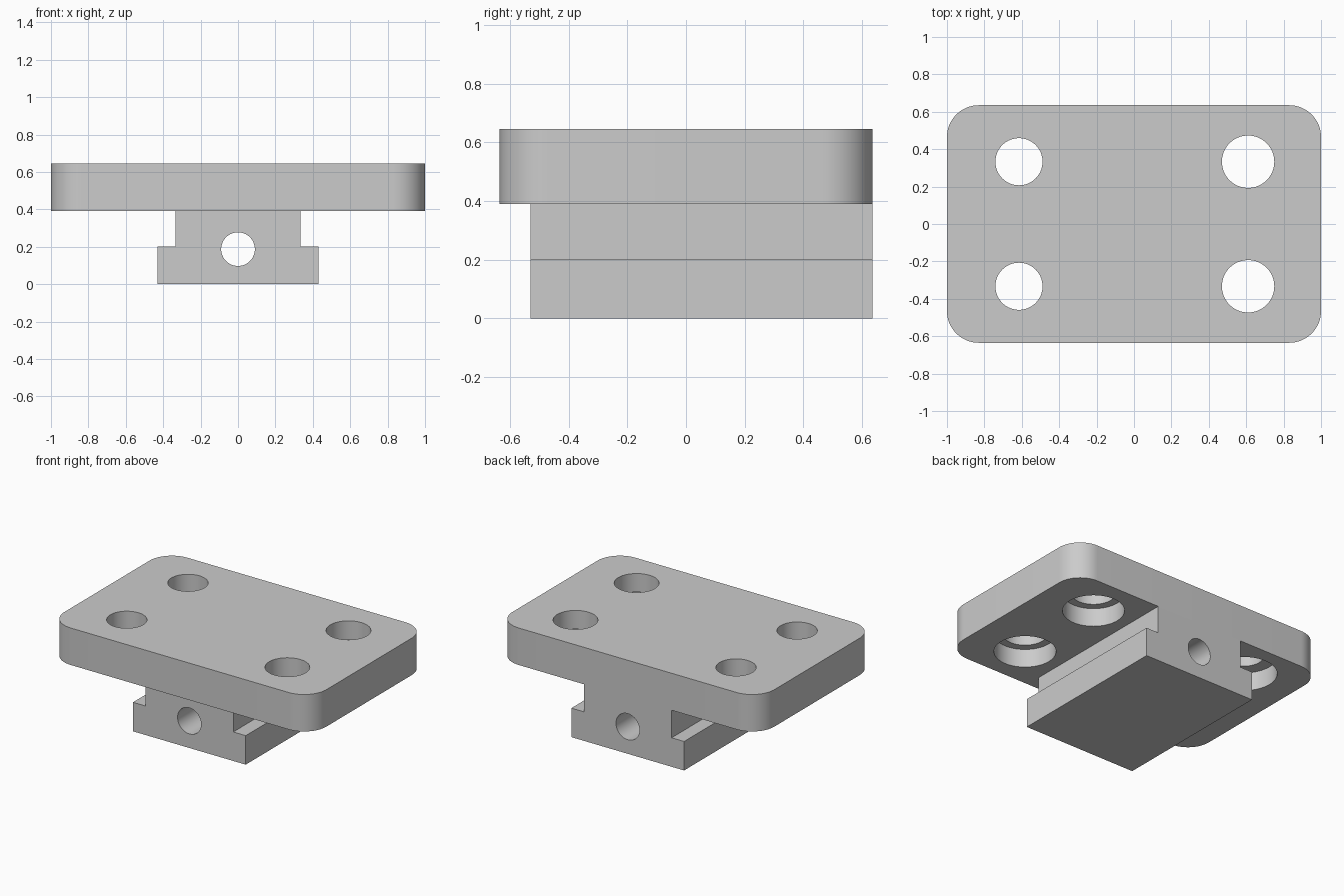
import bpy
import bmesh
import math

cube = bpy.data.objects.get("Cube")
if cube:
    bpy.data.objects.remove(cube, do_unlink=True)

HALF_DEPTH = 0.635
PLATE_BOTTOM, PLATE_TOP = 0.39, 0.645
SHELF = 0.517          # height of the counterbore shoulders

grey = bpy.data.materials.new("plain grey")
grey.use_nodes = True
grey.diffuse_color = (0.6, 0.6, 0.6, 1)
grey.node_tree.nodes["Principled BSDF"].inputs["Base Color"].default_value = (0.6, 0.6, 0.6, 1)


def extrude_profile(name, points, offset):
    """Make a solid by sweeping a closed outline along an offset."""
    bm = bmesh.new()
    face = bm.faces.new([bm.verts.new(p) for p in points])
    swept = bmesh.ops.extrude_face_region(bm, geom=[face])
    verts = [v for v in swept["geom"] if isinstance(v, bmesh.types.BMVert)]
    bmesh.ops.translate(bm, verts=verts, vec=offset)
    bmesh.ops.recalc_face_normals(bm, faces=bm.faces)
    mesh = bpy.data.meshes.new(name)
    bm.to_mesh(mesh)
    bm.free()
    mesh.materials.append(grey)
    obj = bpy.data.objects.new(name, mesh)
    bpy.context.collection.objects.link(obj)
    return obj


def select_only(obj):
    bpy.ops.object.select_all(action="DESELECT")
    obj.select_set(True)
    bpy.context.view_layer.objects.active = obj


def drill(target, radius, depth, location, rotation=(0, 0, 0)):
    """Cut a round hole with a temporary cylinder."""
    bpy.ops.mesh.primitive_cylinder_add(vertices=64, radius=radius, depth=depth,
                                        location=location, rotation=rotation)
    cutter = bpy.context.object
    cutter.hide_render = True
    cutter.data.materials.append(grey)
    cut = target.modifiers.new("hole", "BOOLEAN")
    cut.operation = "DIFFERENCE"
    cut.solver = "EXACT"
    cut.object = cutter
    select_only(target)
    bpy.ops.object.modifier_apply(modifier=cut.name)
    bpy.data.objects.remove(cutter, do_unlink=True)


def smooth(obj):
    select_only(obj)
    bpy.ops.object.shade_smooth_by_angle(angle=math.radians(30))


# Plate with rounded corners
radius, steps = 0.17, 16
outline = []
for quarter, (sx, sy) in enumerate([(1, 1), (-1, 1), (-1, -1), (1, -1)]):
    for i in range(steps + 1):
        a = (quarter + i / steps) * math.pi / 2
        outline.append((sx * (1 - radius) + radius * math.cos(a),
                        sy * (HALF_DEPTH - radius) + radius * math.sin(a),
                        PLATE_BOTTOM))
plate = extrude_profile("mounting_plate", outline, (0, 0, PLATE_TOP - PLATE_BOTTOM))

# Four through holes, each counterbored from below
for x, hole, bore in [(-0.615, 0.126, 0.21), (0.61, 0.14, 0.194)]:
    for y in (-0.333, 0.333):
        drill(plate, hole, 1, (x, y, PLATE_TOP))
        drill(plate, bore, 0.4, (x, y, SHELF - 0.2))
smooth(plate)

# T-shaped rail, flush with the back of the plate
side = [(0.43, 0), (0.43, 0.2), (0.335, 0.2), (0.335, PLATE_BOTTOM)]
section = side + [(-x, z) for x, z in reversed(side)]
front = -0.53
rail = extrude_profile("slide_rail", [(x, front, z) for x, z in section],
                       (0, HALF_DEPTH - front, 0))

# Lengthwise hole through the rail
drill(rail, 0.09, 3, (0, 0, 0.187), (math.pi / 2, 0, 0))
smooth(rail)
